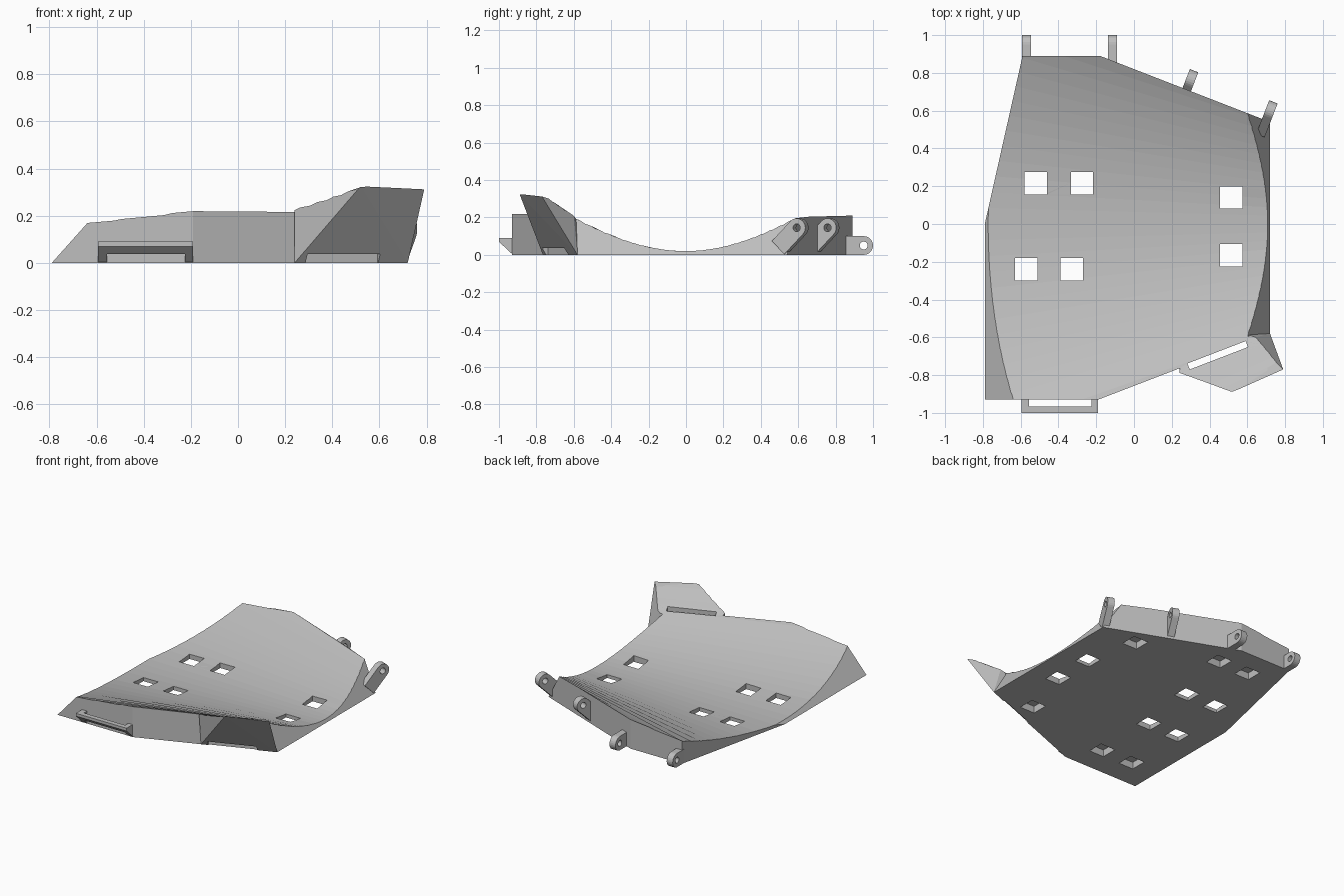
import bpy, bmesh, math
from mathutils import Matrix

old = bpy.data.objects.get("Cube")
if old:
    bpy.data.objects.remove(old, do_unlink=True)

grey = bpy.data.materials.new("light_grey")
grey.use_nodes = True
grey.diffuse_color = (0.52, 0.52, 0.52, 1)
grey.node_tree.nodes["Principled BSDF"].inputs["Base Color"].default_value = (0.52, 0.52, 0.52, 1)


def make(name, bm):
    bmesh.ops.recalc_face_normals(bm, faces=bm.faces)
    mesh = bpy.data.meshes.new(name)
    bm.to_mesh(mesh)
    bm.free()
    mesh.materials.append(grey)
    ob = bpy.data.objects.new(name, mesh)
    bpy.context.collection.objects.link(ob)
    return ob


def hull_mesh(points):
    """Clean closed convex solid around the points."""
    bm = bmesh.new()
    for p in points:
        bm.verts.new(p)
    bmesh.ops.convex_hull(bm, input=bm.verts)
    bmesh.ops.delete(bm, geom=[v for v in bm.verts if not v.link_faces], context="VERTS")
    bmesh.ops.dissolve_limit(bm, angle_limit=0.002, verts=bm.verts, edges=bm.edges)
    return bm


def hull(name, points):
    return make(name, hull_mesh(points))


def box(name, centre, size, angle=0):
    bm = bmesh.new()
    m = Matrix.Translation(centre) @ Matrix.Rotation(angle, 4, "Z") @ Matrix.Diagonal((*size, 1))
    bmesh.ops.create_cube(bm, size=1, matrix=m)
    return make(name, bm)


def boolean(target, other, operation="DIFFERENCE"):
    mod = target.modifiers.new("cut", "BOOLEAN")
    mod.operation, mod.object, mod.solver = operation, other, "EXACT"
    bpy.context.view_layer.objects.active = target
    bpy.ops.object.modifier_apply(modifier=mod.name)
    bpy.data.objects.remove(other, do_unlink=True)


# Plate body: outline prism with both ends sloped
outline = [(-.79, -.93), (-.19, -.93), (.72, -.58), (.72, .54),
           (-.18, .89), (-.59, .89), (-.79, 0)]
bm = hull_mesh([(x, y, z) for z in (0, 0.4) for x, y in outline])
for co, no in (((.72, 0, 0), (1.65, 0, 1)), ((-.79, 0, 0), (-1.12, 0, 1))):
    bmesh.ops.bisect_plane(bm, geom=bm.verts[:] + bm.edges[:] + bm.faces[:],
                           plane_co=co, plane_no=no, clear_outer=True)
plate = hull("curved_plate", [v.co.copy() for v in bm.verts])
bm.free()

# Overhanging flap at the front
flap = hull("flap", [(.24, -.765, 0), (.72, -.58, 0), (.52, -.89, .325), (.79, -.77, .312),
                     (.24, -.79, .25), (.627, -.605, .26), (.25, -.72, .25), (.6, -.56, .05),
                     (.3, -.68, .05)])
boolean(plate, flap, "UNION")


# Conical trough that hollows the top
def trough_height(u):
    u = abs(u)
    return .02 + .18 * u * u if u < 1 else .2 + .29 * (u - 1)


bm = bmesh.new()
steps = 60
rings = []
for x in (-1, 1):
    width = .80 - .34 * x
    ring = []
    for i in range(steps + 1):
        u = -2.4 + 4.8 * i / steps
        ring.append(bm.verts.new((x, u * width, trough_height(u))))
    ring += [bm.verts.new((x, s * 2.4 * width, 1.2)) for s in (1, -1)]
    rings.append(ring)
    bm.faces.new(ring)
a, b = rings
for i in range(len(a)):
    j = (i + 1) % len(a)
    bm.faces.new((a[i], a[j], b[j], b[i]))
boolean(plate, make("trough_cutter", bm))

# Strap slot through the flap, following its lower edge
boolean(plate, box("slot_cutter", (.443, -.695, .3), (.33, .034, 1), math.atan(.385)))

# Square holes; they stay blind where the plate is thick
holes = [(-.52, .215), (-.275, .215), (.515, .14), (.515, -.165), (-.57, -.24), (-.33, -.24),
         (.425, .52), (.4, -.56), (-.157, .686), (-.4, .686), (-.32, -.707), (-.573, -.707)]
for x, y in holes:
    boolean(plate, box("hole_cutter", (x, y, -.02), (.118, .118, .14)))

# Strap loop on the front wall
loop = hull("strap_loop", [(x, y, z) for x in (-.595, -.19) for y, z in
                           ((-.925, 0), (-1, .07), (-1, .09), (-.925, .09))])
boolean(loop, box("loop_cutter", (-.39, -.9475, 0), (.33, .035, 1)))


# Hinge lugs: rounded bar with a pin hole
def lug(name, centre, turn, tilt, tail, radius=.05, thick=.048):
    arc = [(radius * math.cos(t), radius * math.sin(t))
           for t in (math.radians(-90 + 15 * i) for i in range(13))]
    profile = arc + [(-tail, radius), (-tail, -radius)]
    ob = hull(name, [(x, y, z) for x in (-thick / 2, thick / 2) for y, z in profile])
    bm = bmesh.new()
    bmesh.ops.create_cone(bm, cap_ends=True, segments=20, radius1=.021, radius2=.021, depth=.2,
                          matrix=Matrix.Rotation(math.pi / 2, 4, "Y"))
    boolean(ob, make("pin_cutter", bm))
    ob.data.transform(Matrix.Translation(centre) @ Matrix.Rotation(turn, 4, "Z")
                      @ Matrix.Rotation(tilt, 4, "X"))


slant = -math.atan(.385)
lug("rear_lug_outer", (-.57, .95, .05), 0, 0, .1)
lug("rear_lug_inner", (-.113, .95, .05), 0, 0, .1)
lug("slanted_lug_inner", (.3, .765, .145), slant, math.radians(45), .13)
lug("slanted_lug_outer", (.72, .6, .145), slant, math.radians(45), .15)
